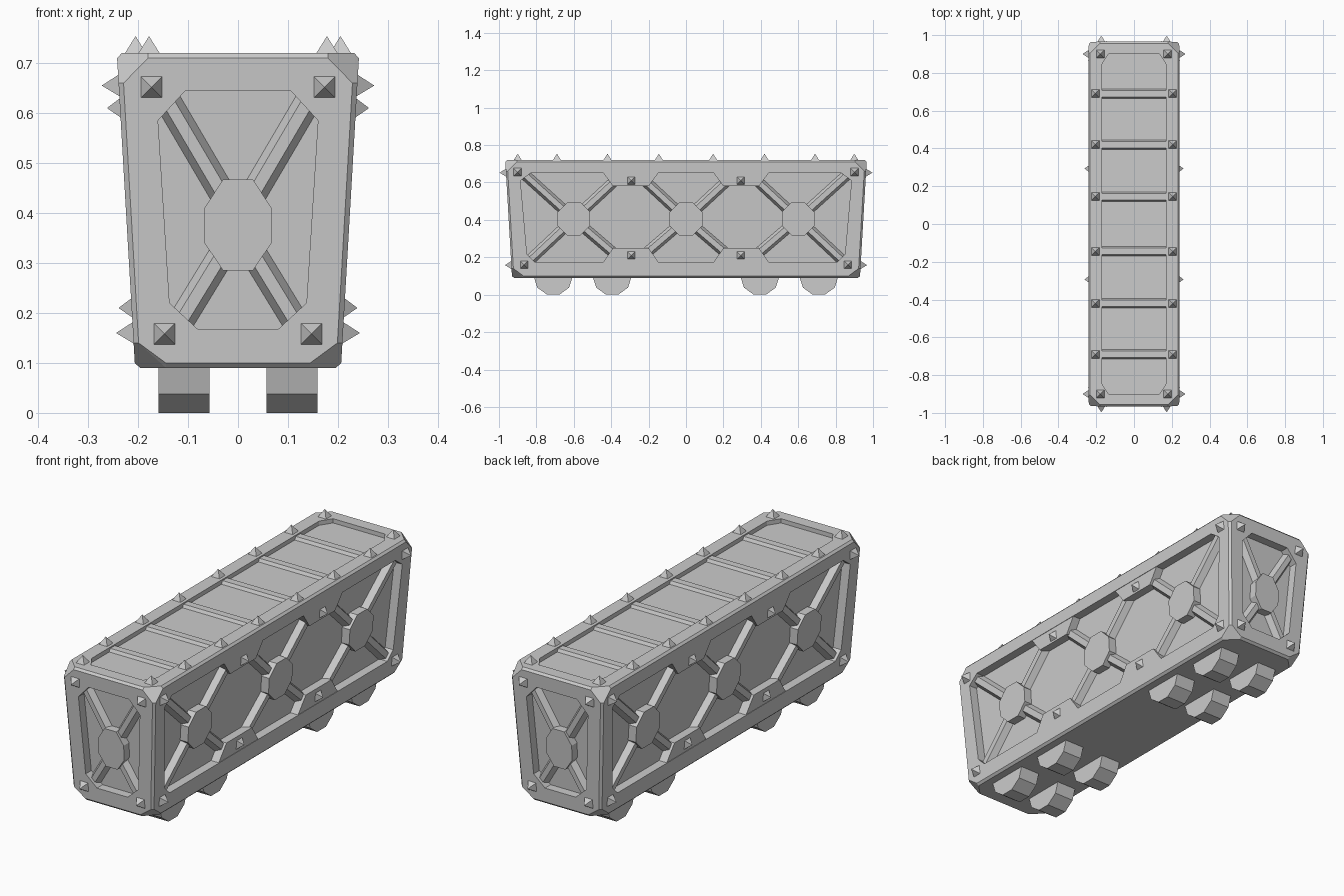
import bpy, bmesh, math
from mathutils import Vector, Matrix

if "Cube" in bpy.data.objects:
    bpy.data.objects.remove(bpy.data.objects["Cube"])

Z0, Z1 = 0.09, 0.72          # underside and roof of the body
DEPTH, ROOF_DEPTH = 0.042, 0.02


def half_x(z):
    return 0.206 + (z - Z0) * 0.058


def half_y(z):
    return 0.93 + (z - Z0) * 0.058


# Each mapping turns wall coordinates (u, v, outward distance) into a 3D point
def side(s):
    return lambda u, v, d: Vector((s * (half_x(v) + d), u, v))


def end(s):
    return lambda u, v, d: Vector((u, s * (half_y(v) + d), v))


def roof(u, v, d):
    return Vector((u, v, Z1 + d))


def make(name, bm):
    bmesh.ops.recalc_face_normals(bm, faces=bm.faces)
    me = bpy.data.meshes.new(name)
    bm.to_mesh(me)
    bm.free()
    ob = bpy.data.objects.new(name, me)
    bpy.context.collection.objects.link(ob)
    return ob


def prism(bm, wall, low, high, d0, d1):
    a = [bm.verts.new(wall(u, v, d0)) for u, v in low]
    b = [bm.verts.new(wall(u, v, d1)) for u, v in high]
    bm.faces.new(a)
    bm.faces.new(b)
    for i in range(len(a)):
        j = (i + 1) % len(a)
        bm.faces.new((a[i], a[j], b[j], b[i]))


def bar(bm, wall, p, q, w0, w1, d0, d1):
    p, q = Vector(p), Vector(q)
    t = (q - p).normalized()
    n = Vector((-t.y, t.x))
    quad = lambda w: [p + n * w, q + n * w, q - n * w, p - n * w]
    prism(bm, wall, quad(w0), quad(w1), d0, d1)


def spike(bm, wall, u, v, r=0.023, h=0.034):
    base = [bm.verts.new(wall(u + a * r, v + b * r, -0.003))
            for a, b in ((-1, -1), (1, -1), (1, 1), (-1, 1))]
    tip = bm.verts.new(wall(u, v, h))
    bm.faces.new(base)
    for i in range(4):
        bm.faces.new((base[i], base[(i + 1) % 4], tip))


def mirrored(pts):
    return pts + [(-u, v) for u, v in reversed(pts)]


side_panel = mirrored([(0.83, 0.65), (0.885, 0.61), (0.85, 0.215), (0.81, 0.175)])
end_panel = mirrored([(0.105, 0.645), (0.16, 0.585), (0.137, 0.22), (0.08, 0.167)])
roof_panel = mirrored([(0.135, 0.9), (0.17, 0.845), (0.17, -0.845), (0.135, -0.9)])

# Tapered body with cut corners
bm = bmesh.new()
E, C = 0.01, 0.052
for sx in (-1, 1):
    for sy in (-1, 1):
        for z, inset in ((Z1 - 0.06, 0), (Z1 - 0.01, C), (Z0 + 0.05, 0), (Z0 + 0.01, C)):
            bm.verts.new((sx * (half_x(z) - E - inset), sy * half_y(z), z))
            bm.verts.new((sx * half_x(z), sy * (half_y(z) - E - inset), z))
        for z in (Z0, Z1):
            bm.verts.new((sx * (half_x(z) - E), sy * (half_y(z) - E - C), z))
            bm.verts.new((sx * (half_x(z) - E - C), sy * (half_y(z) - E), z))
bmesh.ops.convex_hull(bm, input=bm.verts)
bmesh.ops.dissolve_limit(bm, angle_limit=math.radians(1), verts=bm.verts, edges=bm.edges)
body = make("body", bm)

# Recessed panels cut into sides, ends and roof
bm = bmesh.new()
for s in (-1, 1):
    prism(bm, side(s), side_panel, side_panel, -DEPTH, 0.03)
    prism(bm, end(s), end_panel, end_panel, -DEPTH, 0.03)
prism(bm, roof, roof_panel, roof_panel, -ROOF_DEPTH, 0.03)
cutter = make("panel_cutter", bm)
cutter.hide_render = True
mod = body.modifiers.new("panels", 'BOOLEAN')
mod.operation, mod.object, mod.solver = 'DIFFERENCE', cutter, 'EXACT'
bpy.context.view_layer.objects.active = body
bpy.ops.object.modifier_apply(modifier=mod.name)
bpy.data.objects.remove(cutter)

# Cross braces, octagonal hubs and edge tabs
D0 = -DEPTH - 0.004
for s, label in ((-1, "a"), (1, "b")):
    bm = bmesh.new()
    w = side(s)
    for c in (-0.6, 0, 0.6):
        hub = [(c + 0.095 * math.cos(math.radians(a)), 0.405 + 0.095 * math.sin(math.radians(a)))
               for a in (22.5 + 45 * i for i in range(8))]
        prism(bm, w, hub, hub, D0, -0.002)
        for du in (-1, 1):
            outer = c * du > 0
            for v in ((0.64, 0.18) if outer else (0.6, 0.225)):
                u = du * (0.86 if v > 0.4 else 0.84) if outer else c + du * 0.21
                bar(bm, w, (c, 0.405), (u, v), 0.03, 0.014, D0, -0.014)
    for c in (-0.295, 0.295):
        for root, tip in ((0.655, 0.58), (0.17, 0.25)):
            tab = [(c - 0.15, root), (c - 0.095, tip), (c + 0.095, tip), (c + 0.15, root)]
            prism(bm, w, tab, tab, D0, -0.002)
    make("side_brace_" + label, bm)

    bm = bmesh.new()
    w = end(s)
    hub = mirrored([(0.03, 0.467), (0.067, 0.41), (0.067, 0.34), (0.03, 0.285)])
    prism(bm, w, hub, hub, D0, -0.002)
    for du in (-1, 1):
        bar(bm, w, (0, 0.385), (du * 0.138, 0.62), 0.028, 0.012, D0, -0.014)
        bar(bm, w, (0, 0.37), (du * 0.113, 0.185), 0.028, 0.012, D0, -0.014)
    make("end_brace_" + label, bm)

# Roof ribs
bm = bmesh.new()
rows = [m * y for y in (0.145, 0.42, 0.69) for m in (-1, 1)]
for y in rows:
    bar(bm, roof, (-0.172, y), (0.172, y), 0.027, 0.017, -ROOF_DEPTH - 0.003, -0.006)
make("roof_ribs", bm)

# Pyramid spikes on every frame
bm = bmesh.new()
for m in (-1, 1):
    for n in (-1, 1):
        spike(bm, side(m), n * 0.9, 0.655)
        spike(bm, side(m), n * 0.865, 0.16)
        spike(bm, side(m), n * 0.293, 0.61, 0.021, 0.026)
        spike(bm, side(m), n * 0.293, 0.21, 0.021, 0.026)
        spike(bm, end(m), n * 0.173, 0.652)
        spike(bm, end(m), n * 0.147, 0.158)
        spike(bm, roof, m * 0.178, n * 0.9)
    for y in rows:
        spike(bm, roof, m * 0.205, y)
make("spikes", bm)

# Ten-sided wheels, flat facet on the ground
R = 0.1 / math.cos(math.pi / 10)
for i, y in enumerate((-0.71, -0.395, 0.395, 0.71)):
    for x, label in ((-0.108, "left"), (0.108, "right")):
        bm = bmesh.new()
        bmesh.ops.create_cone(bm, cap_ends=True, segments=10, radius1=R, radius2=R, depth=0.102)
        spin = Matrix.Rotation(math.pi / 10, 4, 'Z')
        tilt = Matrix.Rotation(math.pi / 2, 4, 'Y')
        bm.transform(Matrix.Translation((x, y, 0.1)) @ tilt @ spin)
        zmin = min(v.co.z for v in bm.verts)
        if zmin < -0.002:   # turn a facet, not a corner, to the ground
            bm.transform(Matrix.Translation((x, y, 0.1)) @ Matrix.Rotation(math.pi / 10, 4, 'X')
                         @ Matrix.Translation((-x, -y, -0.1)))
        make(f"wheel_{label}_{i + 1}", bm)
